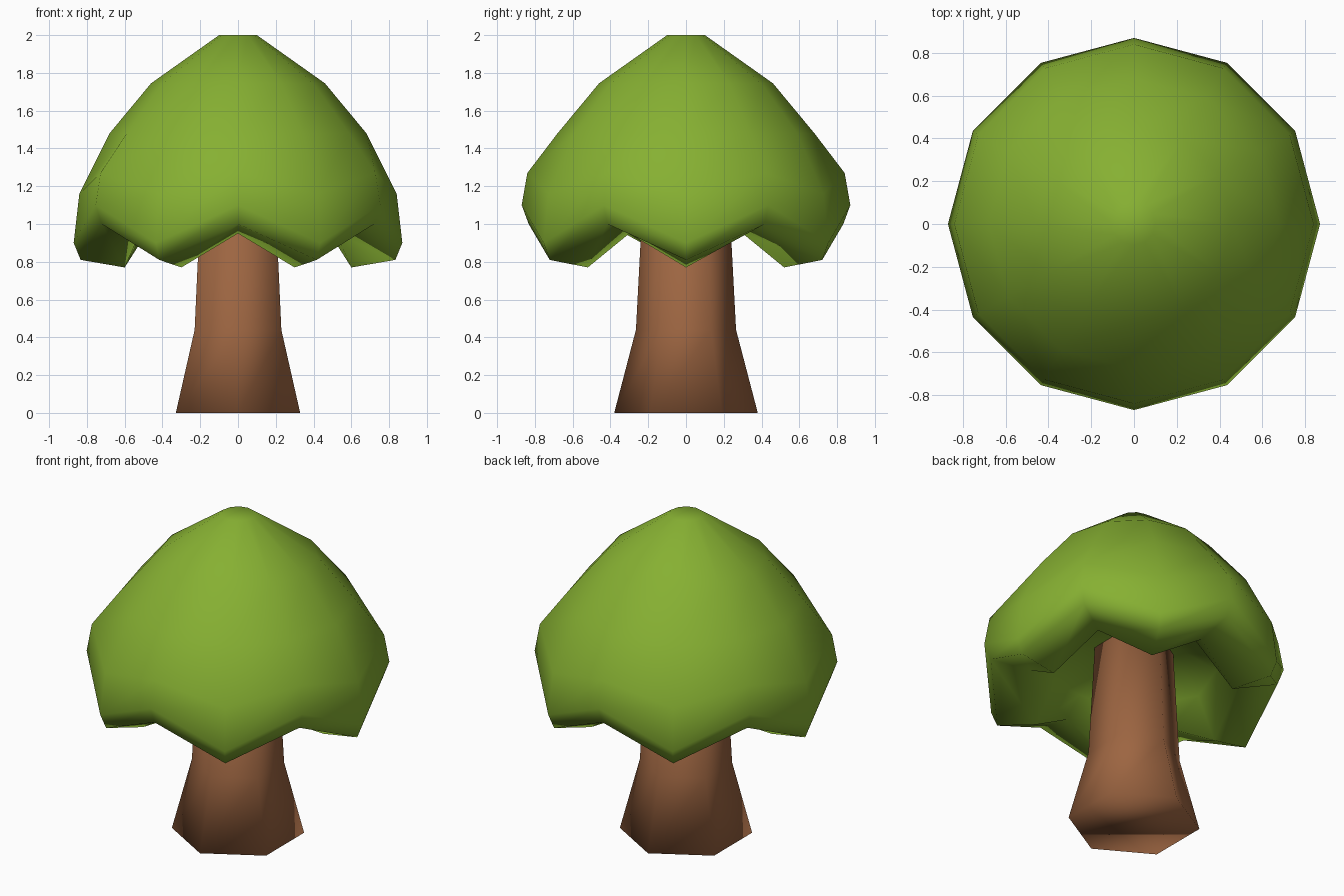
import bpy, bmesh, math

cube = bpy.data.objects.get("Cube")
if cube:
    bpy.data.objects.remove(cube, do_unlink=True)


def make_material(name, rgb):
    mat = bpy.data.materials.new(name)
    mat.use_nodes = True
    mat.diffuse_color = (*rgb, 1)
    mat.node_tree.nodes["Principled BSDF"].inputs["Base Color"].default_value = (*rgb, 1)
    return mat


def loft(name, rings, sides, start, mat):
    """Skin stacked rings; each ring is (radius, z on even spokes, z on odd spokes)."""
    bm = bmesh.new()
    loops = []
    for radius, z_even, z_odd in rings:
        loop = []
        for i in range(sides):
            a = start + math.tau * i / sides
            z = z_odd if i % 2 else z_even
            loop.append(bm.verts.new((radius * math.cos(a), radius * math.sin(a), z)))
        loops.append(loop)
    for lower, upper in zip(loops, loops[1:]):
        for i in range(sides):
            j = (i + 1) % sides
            bm.faces.new((lower[i], lower[j], upper[j], upper[i]))
    bm.faces.new(loops[0][::-1])
    bm.faces.new(loops[-1])
    bmesh.ops.recalc_face_normals(bm, faces=bm.faces)
    for face in bm.faces:
        face.smooth = True
    mesh = bpy.data.meshes.new(name)
    bm.to_mesh(mesh)
    bm.free()
    mesh.materials.append(mat)
    obj = bpy.data.objects.new(name, mesh)
    bpy.context.collection.objects.link(obj)
    return obj


leaf_green = make_material("leaf green", (0.24, 0.435, 0.032))
bark_brown = make_material("bark brown", (0.335, 0.13, 0.053))

# Six-sided trunk with a flared foot, running up into the canopy
trunk = [(0.38, 0, 0), (0.265, 0.44, 0.44), (0.225, 1.2, 1.2)]
loft("trunk", trunk, 6, math.pi / 2, bark_brown)

# Canopy from hollow underside, over the scalloped rim, to the small flat crown
canopy = [
    (0.22, 1.14, 1.14),
    (0.48, 1.02, 1.06),
    (0.60, 0.77, 0.95),
    (0.833, 0.81, 1.0),
    (0.87, 0.90, 1.1),
    (0.84, 1.16, 1.27),
    (0.68, 1.48, 1.48),
    (0.46, 1.745, 1.745),
    (0.10, 2.0, 2.0),
]
loft("canopy", canopy, 12, 0, leaf_green)
